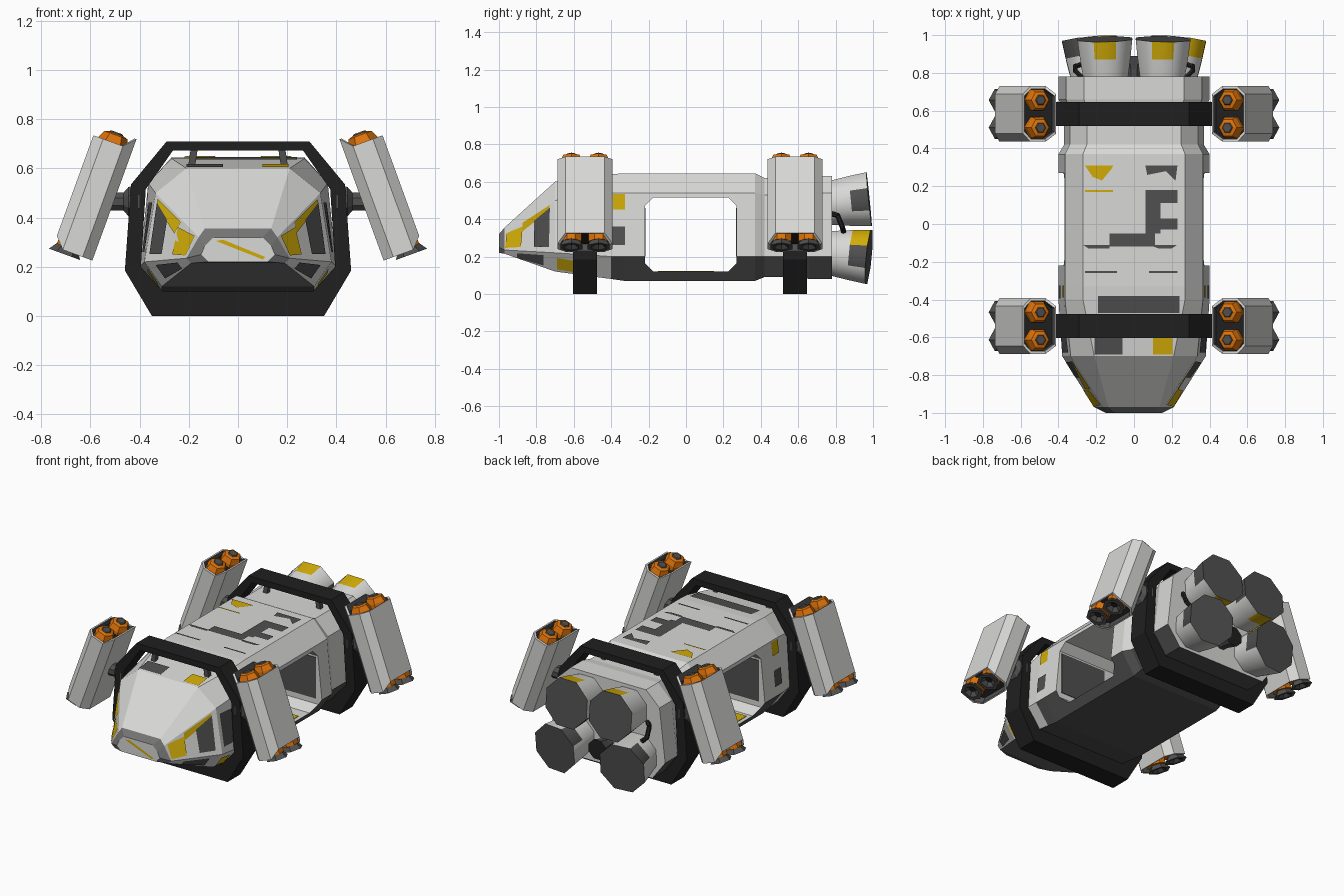
import bpy, bmesh, math
from mathutils import Vector
from mathutils.bvhtree import BVHTree

if "Cube" in bpy.data.objects:
    bpy.data.objects.remove(bpy.data.objects["Cube"])

COLOURS = [("light_grey", (.69, .69, .68)), ("dark_grey", (.08, .08, .08)),
           ("black", (.014, .014, .014)), ("yellow", (.64, .41, .002)),
           ("orange", (.72, .17, .003)), ("mid_grey", (.18, .18, .18))]
MATS = []
for mat_name, c in COLOURS:
    m = bpy.data.materials.new(mat_name)
    m.diffuse_color = (*c, 1)
    m.use_nodes = True
    m.node_tree.nodes["Principled BSDF"].inputs["Base Color"].default_value = m.diffuse_color
    MATS.append(m)
LIGHT, DARK, BLACK, YELLOW, ORANGE, MID = range(6)


def finish(name, bm):
    me = bpy.data.meshes.new(name)
    bm.to_mesh(me)
    for mt in MATS:
        me.materials.append(mt)
    ob = bpy.data.objects.new(name, me)
    bpy.context.collection.objects.link(ob)
    return ob


def loft(name, rings, rule, caps=(LIGHT, LIGHT), closed=False):
    """Skin equal-sized rings; rule(band, side) gives the colour."""
    bm = bmesh.new()
    vs = [[bm.verts.new(p) for p in r] for r in rings]
    n = len(vs[0])
    for j in range(len(vs) if closed else len(vs) - 1):
        a, b = vs[j], vs[(j + 1) % len(vs)]
        for k in range(n):
            f = bm.faces.new((a[k], a[(k + 1) % n], b[(k + 1) % n], b[k]))
            f.material_index = rule(j, k)
    if not closed:
        for ring, mt in zip((vs[0], vs[-1]), caps):
            bm.faces.new(ring).material_index = mt
    bmesh.ops.recalc_face_normals(bm, faces=bm.faces)
    return finish(name, bm), bm


def tube(name, p0, d, profile, rule, caps, n=8):
    """Turned part: profile is (distance along d, radius)."""
    q = Vector(d).to_track_quat('Z', 'Y')
    rings = []
    for h, r in profile:
        rings.append([Vector(p0) + q @ Vector((r * math.cos(2 * math.pi * (k + .5) / n),
                                               r * math.sin(2 * math.pi * (k + .5) / n), h))
                      for k in range(n)])
    return loft(name, rings, rule, caps, False)[0]


def both_sides(half):
    return half + [(-x, z) for x, z in reversed(half)]


# Hull: y, then half-section from top edge to bottom edge
STATIONS = [
    (-1.0, (.10, .32), (.135, .285), (.15, .25), (.12, .22)),
    (-.97, (.135, .355), (.16, .32), (.21, .235), (.19, .215)),
    (-.70, (.21, .60), (.335, .50), (.38, .22), (.31, .12)),
    (-.40, (.27, .64), (.365, .54), (.40, .20), (.31, .08)),
    (-.33, (.27, .645), (.365, .54), (.40, .20), (.31, .07)),
    (.37, (.27, .645), (.365, .54), (.40, .20), (.31, .07)),
    (.42, (.25, .62), (.34, .53), (.37, .20), (.30, .09)),
    (.60, (.25, .62), (.34, .53), (.37, .20), (.30, .09)),
    (.66, (.265, .63), (.36, .54), (.40, .20), (.31, .08)),
    (.78, (.265, .63), (.36, .54), (.40, .20), (.31, .08)),
]


def hull_rule(j, k):
    if k == 3:
        return MID if j == 1 else DARK
    if j == 0:
        return MID
    return DARK if k in (2, 4) and j >= 3 else LIGHT


rings = [[(x, s[0], z) for x, z in both_sides(list(s[1:]))] for s in STATIONS]
hull, hull_bm = loft("hull", rings, hull_rule)
tree = BVHTree.FromBMesh(hull_bm)

# Side doorway cut right through the hull
y0, y1, z0, z1, c = -.22, .27, .12, .517, .045
door = [(y0, z0 + c), (y0, z1 - c), (y0 + c, z1), (y1 - c, z1),
        (y1, z1 - c), (y1, z0 + c), (y1 - c, z0), (y0 + c, z0)]
cutter, _ = loft("doorway_cutter", [[(x, y, z) for y, z in door] for x in (-.6, .6)],
                 lambda j, k: LIGHT)
mod = hull.modifiers.new("doorway", 'BOOLEAN')
mod.object, mod.operation, mod.solver = cutter, 'DIFFERENCE', 'EXACT'
bpy.context.view_layer.objects.active = hull
hull.select_set(True)
bpy.ops.object.modifier_apply(modifier="doorway")
bpy.data.objects.remove(cutter)


# Camouflage paint: flat patches projected onto the hull
def patch(bm, pts, view):
    out, nrm = [], Vector()
    for a, b in pts:
        o, d = {"top": ((a, b, 2), (0, 0, -1)), "right": ((2, a, b), (-1, 0, 0)),
                "left": ((-2, a, b), (1, 0, 0)), "front": ((a, -2, b), (0, 1, 0))}[view]
        hit, n, _, _ = tree.ray_cast(Vector(o), Vector(d))
        if hit is None:
            return
        out.append(hit + n * .005)
        nrm += n
    f = bm.faces.new([bm.verts.new(p) for p in out])
    f.normal_update()
    if f.normal.dot(nrm) < 0:
        f.normal_flip()


def box(a0, b0, a1, b1):
    return [(a0, b0), (a1, b0), (a1, b1), (a0, b1)]


PAINT = {
    DARK: [("top", box(.06, -.05, .14, .18)), ("top", box(.14, .11, .23, .18)),
           ("top", box(.14, -.03, .23, .03)), ("top", box(-.13, -.12, .11, -.05)),
           ("top", [(-.27, -.11), (-.24, -.13), (-.13, -.13), (-.13, -.11)]),
           ("top", [(.08, -.11), (.23, -.11), (.20, -.13), (.13, -.13)]),
           ("top", box(-.26, -.26, -.09, -.248)), ("top", box(.08, -.26, .23, -.248)),
           ("top", [(.06, .31), (.23, .31), (.22, .23), (.17, .28), (.07, .26)]),
           ("top", box(-.19, -.47, .24, -.38)), ("top", box(-.21, -.69, -.06, -.60))],
    YELLOW: [("top", [(-.26, .31), (-.11, .31), (-.12, .29), (-.17, .23), (-.22, .25)]),
             ("top", box(-.26, .17, -.11, .18)), ("top", box(.10, -.69, .205, -.60)),
             ("front", [(-.09, .305), (-.06, .31), (.11, .24), (.10, .23)])],
}
for side in ("right", "left"):
    PAINT[DARK] += [(side, [(-.81, .25), (-.73, .25), (-.725, .46), (-.81, .39)]),
                    (side, box(-.395, .26, -.325, .36)),
                    (side, box(-.68, .26, -.56, .46)),
                    (side, [(-.90, .195), (-.76, .155), (-.76, .21), (-.90, .22)])]
    PAINT[YELLOW] += [(side, [(-.965, .245), (-.88, .25), (-.87, .36), (-.955, .325)]),
                      (side, [(-.87, .335), (-.73, .445), (-.725, .475), (-.87, .38)]),
                      (side, [(-.69, .135), (-.60, .12), (-.60, .18), (-.69, .195)]),
                      (side, box(-.39, .45, -.325, .535))]
for mt, items in PAINT.items():
    bm = bmesh.new()
    for view, pts in items:
        patch(bm, pts, view)
    for f in bm.faces:
        f.material_index = mt
    finish("camouflage_" + COLOURS[mt][0], bm)


# Painted plates on the doorway floor and walls
def plate(name, lo, hi, mt):
    loft(name, [[(x, lo[1], lo[2]), (x, hi[1], lo[2]), (x, hi[1], hi[2]), (x, lo[1], hi[2])]
                for x in (lo[0], hi[0])], lambda j, k: mt, (mt, mt))


for s, sn in ((-1, "left"), (1, "right")):
    a, b = sorted((s * .12, s * .32))
    plate(sn + "_floor_stripe", (a, -.15, .12), (b, .15, .124), YELLOW)
    a, b = sorted((s * .04, s * .36))
    plate(sn + "_rear_wall_patch", (a, .266, .20), (b, .27, .46), DARK)
    plate(sn + "_front_wall_patch", (a, -.22, .20), (b, -.216, .46), DARK)

# Support rings with their pods
OUTER = both_sides([(.29, .71), (.435, .535), (.46, .185), (.35, 0)])
INNER = both_sides([(.265, .672), (.375, .515), (.395, .20), (.305, .10)])
A, B = math.cos(math.radians(20)), math.sin(math.radians(20))


def pod(tag, s, yc):
    def P(u, v, h):
        return Vector((s * (.59 + A * u - B * h), yc + v, .48 + B * u + A * h))

    def ring(h, k):
        w, d, ch = .085 * k, .147 * k, .042 * k
        pts = [(w, -d + ch), (w, d - ch), (w - ch, d), (ch - w, d),
               (-w, d - ch), (-w, ch - d), (ch - w, -d), (w - ch, -d)]
        out = []
        for u, v in pts:   # inner top edge stands proud, outer bottom edge is cut back
            lift = .045 if (h > 0 and u < -w * .9) or (h < 0 and u > w * .9) else 0
            out.append(P(u, v, h + lift))
        return out

    # Casing with recessed dark ends
    loft(tag + "_pod_casing", [ring(-.20, .9), ring(-.24, .9), ring(-.24, 1), ring(.24, 1),
                               ring(.24, .9), ring(.20, .9)],
         lambda j, k: DARK if j in (0, 4) else LIGHT, (BLACK, BLACK))
    up = P(0, 0, 1) - P(0, 0, 0)
    for i, v in enumerate((-.073, .073)):
        # Orange dome on top, flared nozzle below
        tube(f"{tag}_dome_{i}", P(0, v, .19), up,
             [(0, .064), (.05, .064), (.082, .05), (.088, .03), (.094, .025)],
             lambda j, k: DARK if j == 3 else ORANGE, (ORANGE, DARK), 6)
        tube(f"{tag}_collar_{i}", P(.02, v, -.15), -up, [(0, .058), (.075, .058)],
             lambda j, k: ORANGE, (ORANGE, ORANGE))
        tube(f"{tag}_nozzle_{i}", P(.03, v, -.205), -up,
             [(0, .035), (.025, .05), (.05, .068), (.05, .045), (.03, .02)],
             lambda j, k: DARK, (DARK, BLACK), 6)
    # Arm joining ring to pod
    tube(tag + "_pod_arm", (s * .40, yc, .465), (s, 0, 0),
         [(0, .07), (.045, .065), (.065, .04), (.14, .04)], lambda j, k: DARK, (DARK, DARK))


for tag, yc in (("front", -.54), ("rear", .583)):
    loft(tag + "_ring", [[(x, yc + dy, z) for x, z in prof] for prof, dy in
                         ((OUTER, -.064), (OUTER, .064), (INNER, .064), (INNER, -.064))],
         lambda j, k: BLACK, closed=True)
    for s, sn in ((-1, "left"), (1, "right")):
        pod(f"{tag}_{sn}", s, yc)
        tube(f"{tag}_{sn}_ring_strut", (s * .19, yc - .03, .60), (-s * .15, 0, 1),
             [(0, .02), (.09, .02)], lambda j, k: DARK, (DARK, DARK), 4)

# Main engines, pipes and small centre nozzle
LIP = [LIGHT, YELLOW, LIGHT, DARK, LIGHT, YELLOW, DARK, LIGHT]
for s, sn in ((-1, "left"), (1, "right")):
    for tag, x, z, dx, dz, off in (("upper", .15, .485, .02, .10, 0), ("lower", .215, .22, .10, -.10, 3)):
        ob = tube(f"{tag}_{sn}_engine", (s * x, .765, z), (s * dx, 1, dz),
                  [(0, .126), (.12, .145), (.215, .157)],
                  lambda j, k, o=off: LIP[(k + o) % 8] if j else LIGHT, (LIGHT, DARK))
        bpy.ops.object.select_all(action='DESELECT')
        bpy.context.view_layer.objects.active = ob
        ob.select_set(True)
        bpy.ops.object.shade_smooth_by_angle(angle=math.radians(60))
    path = [Vector((s * px, py, pz)) for px, py, pz in
            ((.27, .77, .43), (.31, .81, .42), (.31, .835, .36), (.26, .85, .31))]
    for i in range(3):
        d = path[i + 1] - path[i]
        tube(f"{sn}_fuel_pipe_{i}", path[i], d, [(0, .014), (d.length + .006, .014)],
             lambda j, k: BLACK, (BLACK, BLACK), 6)
tube("centre_nozzle", (0, .77, .22), (0, 1, 0), [(0, .04), (.05, .045), (.12, .065)],
     lambda j, k: DARK, (DARK, BLACK))
